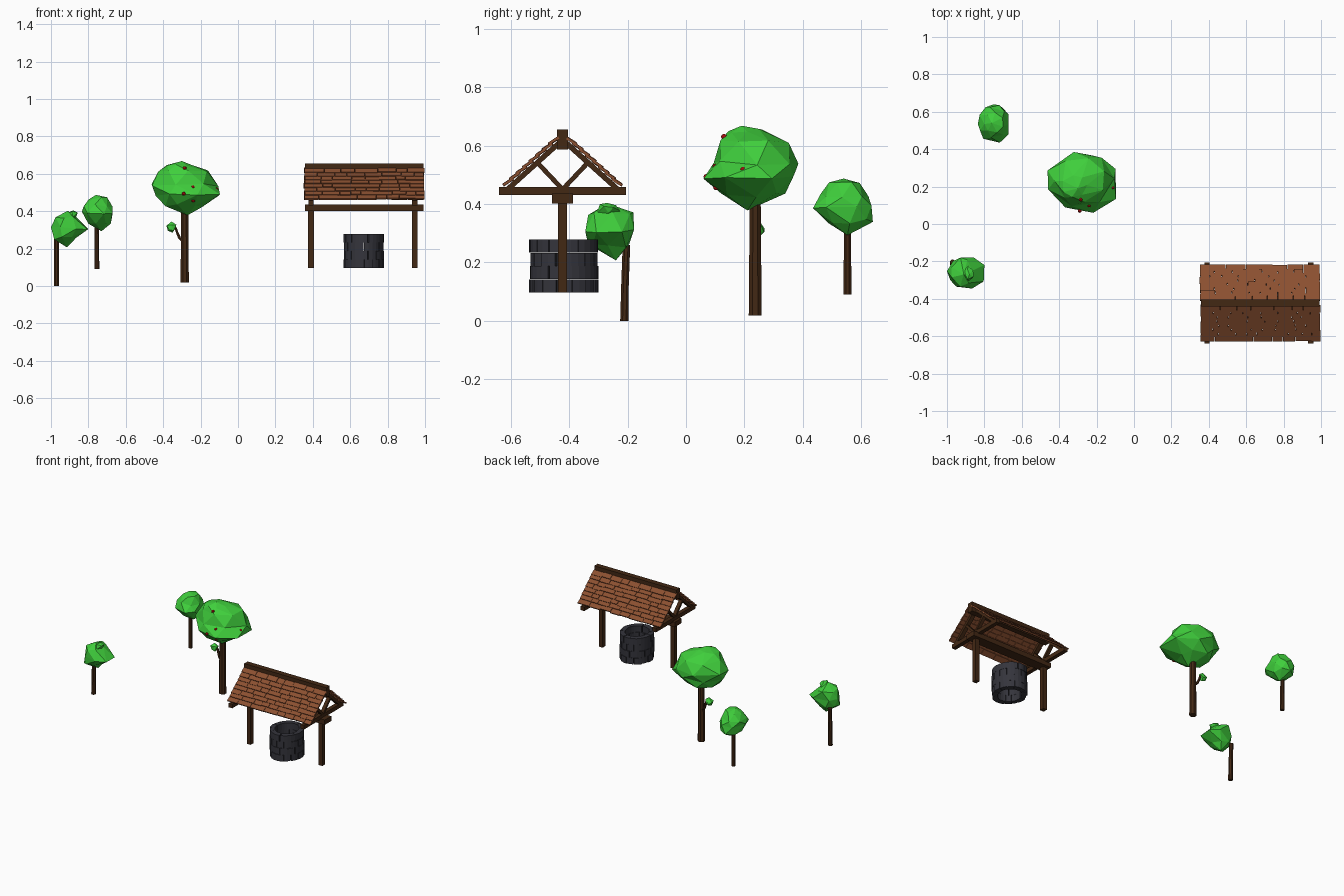
import bpy, bmesh, math, random
from mathutils import Matrix, Vector

if "Cube" in bpy.data.objects:
    bpy.data.objects.remove(bpy.data.objects["Cube"])

random.seed(4)


def mat(name, rgb):
    m = bpy.data.materials.new(name)
    m.diffuse_color = (*rgb, 1)
    m.use_nodes = True
    m.node_tree.nodes["Principled BSDF"].inputs["Base Color"].default_value = m.diffuse_color
    return m


WOOD = mat("wood", (0.055, 0.021, 0.007))
LEAF = mat("leaf", (0.05, 0.62, 0.045))
TILE = mat("tile", (0.26, 0.08, 0.03))
STONE = mat("stone", (0.035, 0.035, 0.045))
RED = mat("red", (0.45, 0.006, 0.006))


def finish(bm, name, material):
    bmesh.ops.recalc_face_normals(bm, faces=bm.faces)
    me = bpy.data.meshes.new(name)
    bm.to_mesh(me)
    bm.free()
    me.materials.append(material)
    ob = bpy.data.objects.new(name, me)
    bpy.context.collection.objects.link(ob)


def box(bm, c, size, rx=0.0):
    m = Matrix.Translation(c) @ Matrix.Rotation(rx, 4, 'X') @ Matrix.Diagonal((*size, 1))
    bmesh.ops.create_cube(bm, size=1, matrix=m)


def strut(bm, x, a, b, wx, t):
    """Beam in the yz plane at x from (y, z) a to b."""
    dy, dz = b[0] - a[0], b[1] - a[1]
    box(bm, (x, (a[0] + b[0]) / 2, (a[1] + b[1]) / 2),
        (wx, math.hypot(dy, dz), t), math.atan2(dz, dy))


def trunk(name, stations, n=8):
    """Faceted tube through (x, y, z, radius) stations."""
    bm = bmesh.new()
    rings = [[bm.verts.new((x + r * math.cos(2 * math.pi * (i + .5) / n),
                            y + r * math.sin(2 * math.pi * (i + .5) / n), z))
              for i in range(n)] for x, y, z, r in stations]
    for a, b in zip(rings, rings[1:]):
        for i in range(n):
            bm.faces.new((a[i], a[(i + 1) % n], b[(i + 1) % n], b[i]))
    bm.faces.new(rings[0])
    bm.faces.new(rings[-1])
    finish(bm, name, WOOD)


def crown(name, bottom, rings, top, n=7):
    """Faceted foliage: each ring (z, x0, x1, y0, y1) fills its extents."""
    bm = bmesh.new()
    loops = []
    for k, (z, x0, x1, y0, y1) in enumerate(rings):
        ang = [2 * math.pi * (i + k * .5 + random.uniform(-.14, .14)) / n for i in range(n)]
        cs, sn = [math.cos(a) for a in ang], [math.sin(a) for a in ang]
        fit = lambda v, l, lo, hi: lo + (v - min(l)) / (max(l) - min(l)) * (hi - lo)
        loops.append([bm.verts.new((fit(c, cs, x0, x1), fit(s, sn, y0, y1),
                                    z + random.uniform(-.008, .008)))
                      for c, s in zip(cs, sn)])
    for a, b in zip(loops, loops[1:]):
        for i in range(n):
            j = (i + 1) % n
            bm.faces.new((a[i], a[j], b[i]))
            bm.faces.new((a[j], b[j], b[i]))
    for point, loop in ((bottom, loops[0]), (top, loops[-1])):
        v = bm.verts.new(point)
        for i in range(n):
            bm.faces.new((v, loop[i], loop[(i + 1) % n]))
    finish(bm, name, LEAF)


# Apple tree
trunk("apple_trunk", [(-.285, .237, .018, .024), (-.285, .237, .45, .020)])
trunk("apple_branch", [(-.290, .24, .235, .010), (-.312, .244, .255, .010),
                       (-.325, .248, .285, .008), (-.335, .25, .315, .007)], 6)
crown("branch_leaves", (-.35, .25, .285),
      [(.300, -.375, -.335, .232, .268), (.322, -.382, -.33, .230, .268)], (-.355, .25, .345), 6)
crown("apple_crown", (-.27, .21, .378),
      [(.43, -.39, -.19, .12, .34), (.49, -.44, -.097, .06, .368),
       (.54, -.462, -.105, .095, .385), (.61, -.425, -.16, .118, .352),
       (.65, -.38, -.25, .145, .26)], (-.30, .19, .668))
bm = bmesh.new()
for p in [(-.285, .13, .63), (-.24, .10, .528), (-.115, .195, .517),
          (-.29, .07, .493), (-.24, .103, .457)]:
    bmesh.ops.create_icosphere(bm, subdivisions=2, radius=.010, matrix=Matrix.Translation(p))
finish(bm, "apples", RED)

# Back tree
trunk("back_trunk", [(-.755, .553, .09, .0145), (-.755, .553, .36, .013)])
crown("back_crown", (-.73, .553, .293),
      [(.34, -.80, -.68, .49, .64), (.39, -.835, -.67, .435, .635),
       (.43, -.825, -.67, .462, .625), (.468, -.80, -.70, .49, .595)], (-.76, .54, .487))

# Front left tree with a lump on top
trunk("left_trunk", [(-.97, -.211, 0, .0155), (-.97, -.209, .12, .014), (-.971, -.204, .26, .014)])
crown("left_crown", (-.915, -.24, .207),
      [(.255, -.985, -.865, -.335, -.195), (.31, -1.0, -.80, -.345, -.178),
       (.365, -.975, -.865, -.335, -.18)], (-.91, -.27, .402))
crown("left_crown_lump", (-.885, -.265, .34),
      [(.37, -.92, -.865, -.305, -.225), (.395, -.91, -.857, -.295, -.24)], (-.88, -.27, .404), 5)

# Shelter frame
YC, XC = -.4225, .675
bm = bmesh.new()
for x in (.39, .945):
    box(bm, (x, YC, .255), (.03, .031, .315))
finish(bm, "shelter_posts", WOOD)
bm = bmesh.new()
box(bm, (XC, YC, .419), (.635, .072, .034))
finish(bm, "long_beam", WOOD)
bm = bmesh.new()
box(bm, (XC, YC, .621), (.635, .038, .068))
finish(bm, "ridge_beam", WOOD)
bm = bmesh.new()
for x in (.39, .945):
    box(bm, (x, YC, .444), (.028, .435, .028))
    for s in (-1, 1):
        strut(bm, x, (YC, .62), (YC + s * .195, .4445), .028, .018)
        strut(bm, x, (YC, .45), (YC + s * .085, .54), .024, .016)
finish(bm, "roof_trusses", WOOD)

# Roof tiles in overlapping rows of uneven planks
ROWS = 8
slope = math.atan(.9)
for s, name, x0 in ((-1, "front_roof_tiles", .353), (1, "back_roof_tiles", .35)):
    bm = bmesh.new()
    for r in range(ROWS):
        dy = .03 + r * .0222
        x, end = x0 + random.uniform(0, .004), x0 + .644 + random.uniform(-.003, .003)
        while x < end:
            w = random.uniform(.05, .11)
            if end - x - w < .04:
                w = end - x
            d = dy + random.uniform(-.002, .002)
            z = .643 - .9 * d + random.uniform(-.001, .002)
            box(bm, (x + w / 2, YC + s * d, z), (w - .002, .040, .009), -s * (slope - .16))
            x += w
    finish(bm, name, TILE)

# Brick well, staggered courses
bm = bmesh.new()
N, H = 14, .0455
for row in range(4):
    z0 = .097 + row * H
    for k in range(N):
        a = 2 * math.pi * (k + row * .5 + random.uniform(-.06, .06)) / N
        h = math.pi / N * .97
        ro, ri = random.uniform(.94, 1.0), .68 + random.uniform(-.015, .015)
        v = [[[bm.verts.new((.672 + .110 * R * math.cos(t), -.418 + .120 * R * math.sin(t), z))
               for R in (ri, ro)] for t in (a - h, a, a + h)] for z in (z0, z0 + H - .001)]
        lo, hi = v
        for i in (0, 1):
            for c in (lo, hi):
                bm.faces.new((c[i][0], c[i][1], c[i + 1][1], c[i + 1][0]))
            for e in (0, 1):
                bm.faces.new((lo[i][e], lo[i + 1][e], hi[i + 1][e], hi[i][e]))
        for i in (0, 2):
            bm.faces.new((lo[i][0], lo[i][1], hi[i][1], hi[i][0]))
finish(bm, "well_bricks", STONE)
